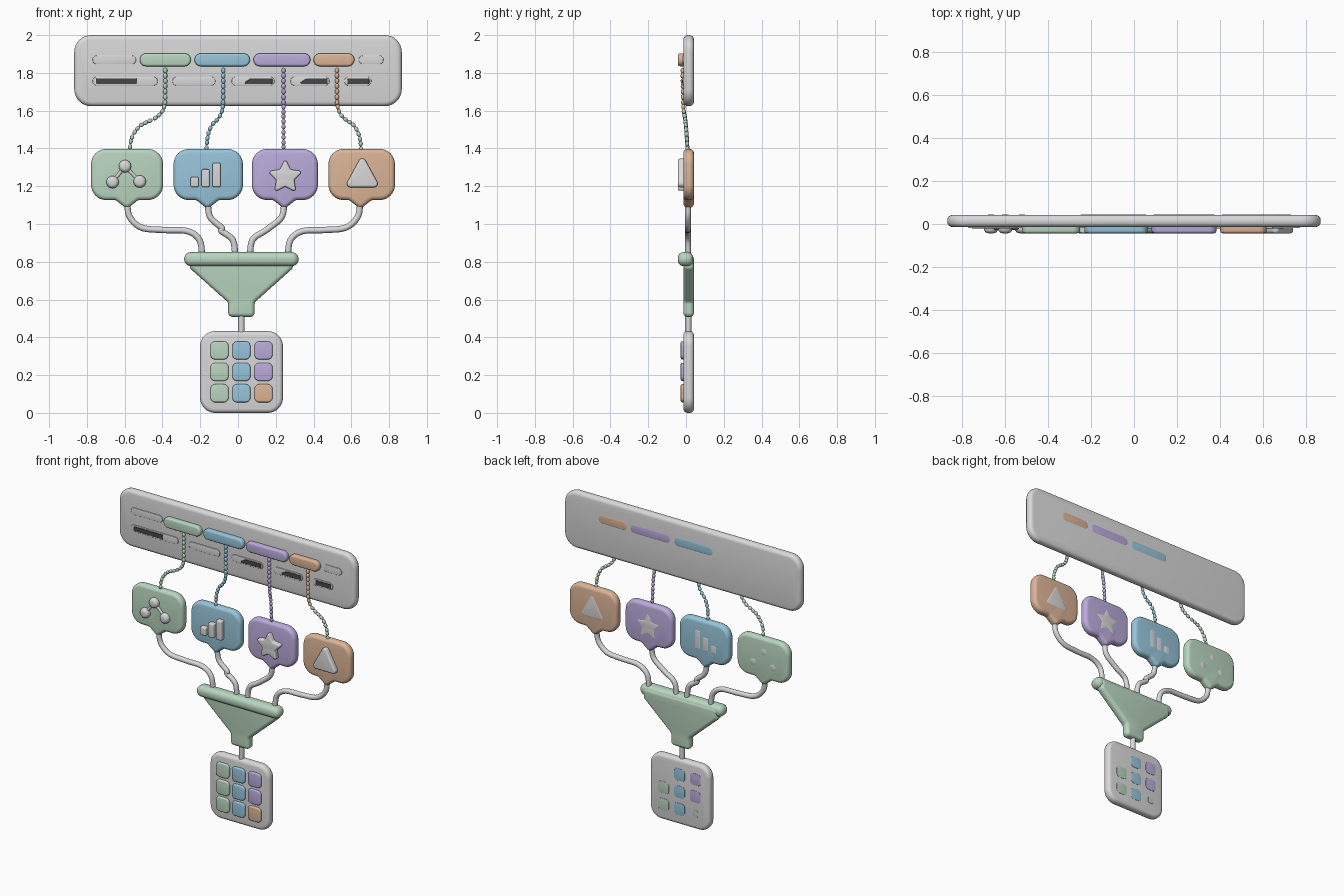
import bpy, bmesh, math
from mathutils import Vector

if "Cube" in bpy.data.objects:
    bpy.data.objects.remove(bpy.data.objects["Cube"])


def material(name, rgb):
    m = bpy.data.materials.new(name)
    m.use_nodes = True
    col = [(c / 255) ** 2.2 for c in rgb] + [1]
    m.diffuse_color = col
    m.node_tree.nodes["Principled BSDF"].inputs["Base Color"].default_value = col
    return m


GREY = material("light grey", (216, 216, 216))
GREEN = material("sage green", (184, 213, 190))
BLUE = material("sky blue", (150, 196, 218))
PURPLE = material("soft purple", (186, 170, 219))
ORANGE = material("warm tan", (219, 179, 149))
DARK = material("charcoal", (72, 72, 74))
FRONT, BACK = -0.014, 0.042      # slab faces
PROUD, THROUGH = -0.043, 0.0435  # raised details that pass through a slab


def finish(name, bm, *mats):
    bmesh.ops.recalc_face_normals(bm, faces=bm.faces)
    me = bpy.data.meshes.new(name)
    bm.to_mesh(me)
    bm.free()
    ob = bpy.data.objects.new(name, me)
    bpy.context.collection.objects.link(ob)
    for m in mats:
        me.materials.append(m)
    smooth(ob)
    return ob


def smooth(ob):
    bpy.ops.object.select_all(action='DESELECT')
    ob.select_set(True)
    bpy.context.view_layer.objects.active = ob
    bpy.ops.object.shade_smooth_by_angle(angle=math.radians(40))


def fillet(corners, radius, steps=8):
    """Round every corner of a counter-clockwise outline."""
    out, n = [], len(corners)
    for i in range(n):
        p = Vector(corners[i])
        a = (Vector(corners[i - 1]) - p).normalized()
        b = (Vector(corners[(i + 1) % n]) - p).normalized()
        r = radius[i] if isinstance(radius, list) else radius
        half = a.angle(b) / 2
        centre = p + (a + b).normalized() * r / math.sin(half)
        s = p + a * r / math.tan(half) - centre
        e = p + b * r / math.tan(half) - centre
        sweep = s.angle_signed(e)
        for k in range(steps + 1):
            t = -sweep * k / steps
            c, d = math.cos(t), math.sin(t)
            out.append(centre + Vector((s.x * c - s.y * d, s.x * d + s.y * c)))
    return out


def inset(outline, d):
    out, n = [], len(outline)
    for i, p in enumerate(outline):
        e0 = (p - outline[i - 1]).normalized()
        e1 = (outline[(i + 1) % n] - p).normalized()
        normal = Vector((-e0.y - e1.y, e0.x + e1.x)).normalized()
        out.append(p + normal * d)
    return out


def slab(name, outline, mat, y0=FRONT, y1=BACK, edge=0.02, steps=4):
    """Extrude an outline from y0 to y1 with rounded rims."""
    bm = bmesh.new()
    arc = [(edge * (1 - math.cos(t)), edge * (1 - math.sin(t)))
           for t in (math.pi / 2 * k / steps for k in range(steps + 1))]
    levels = [(y0 + d, i) for i, d in [(b, a) for a, b in arc]]
    levels = [(y0 + a, b) for a, b in arc]
    levels = [(y0 + edge * (1 - math.cos(t)), edge * (1 - math.sin(t)))
              for t in (math.pi / 2 * k / steps for k in range(steps + 1))]
    levels += [(y0 + y1 - y, i) for y, i in reversed(levels)]
    rings = [[bm.verts.new((p.x, y, p.y)) for p in inset(outline, i)] for y, i in levels]
    for r0, r1 in zip(rings, rings[1:]):
        for k in range(len(r0)):
            bm.faces.new((r0[k - 1], r0[k], r1[k], r1[k - 1]))
    bm.faces.new(rings[0])
    bm.faces.new(rings[-1])
    return finish(name, bm, mat)


def box(x0, x1, z0, z1, r):
    return fillet([(x0, z0), (x1, z0), (x1, z1), (x0, z1)], r)


def pill(name, x0, x1, z, h, mat, y0, y1, edge):
    return slab(name, box(x0, x1, z - h / 2, z + h / 2, h * 0.49), mat, y0, y1, edge)


def spline(points, steps=12):
    """Smooth path through the given points."""
    v = [Vector(p) for p in points]
    v = [2 * v[0] - v[1]] + v + [2 * v[-1] - v[-2]]
    out = []
    for a, b, c, d in zip(v, v[1:], v[2:], v[3:]):
        for k in range(steps):
            t = k / steps
            out.append(0.5 * (2 * b + (c - a) * t + (2 * a - 5 * b + 4 * c - d) * t * t
                              + (3 * b - a - 3 * c + d) * t ** 3))
    return out + [v[-2]]


def tube(name, path, radius, mat):
    cu = bpy.data.curves.new(name, 'CURVE')
    cu.dimensions = '3D'
    cu.bevel_depth, cu.bevel_resolution, cu.use_fill_caps = radius, 4, True
    sp = cu.splines.new('POLY')
    sp.points.add(len(path) - 1)
    for q, p in zip(sp.points, path):
        q.co = (*p, 1)
    cu.materials.append(mat)
    ob = bpy.data.objects.new(name, cu)
    bpy.context.collection.objects.link(ob)
    bpy.ops.object.select_all(action='DESELECT')
    ob.select_set(True)
    bpy.context.view_layer.objects.active = ob
    bpy.ops.object.convert(target='MESH')
    smooth(bpy.context.object)


def bead_chain(name, points, upper, lower):
    bm = bmesh.new()
    path, gap, travelled = spline(points), 0.027, 0.0
    for a, b in zip(path, path[1:]):
        travelled += (b - a).length
        if travelled >= gap:
            travelled -= gap
            turn = (b - a).to_track_quat('Z', 'Y').to_matrix().to_4x4()
            new = bmesh.ops.create_uvsphere(bm, u_segments=10, v_segments=8, radius=0.011)["verts"]
            for v in new:
                v.co = turn @ Vector((v.co.x, v.co.y, v.co.z * 1.35)) + b
    for f in bm.faces:
        f.material_index = int(f.calc_center_median().z < 1.6)
    finish(name, bm, upper, lower)


# Top panel with its pills, slots and dark bars
slab("top_panel", box(-0.867, 0.867, 1.624, 2, 0.09), GREY, edge=0.024)
for tag, x0, x1, mat, back in (("green", -0.52, -0.25, GREEN, 0.03), ("blue", -0.23, 0.063, BLUE, THROUGH),
                               ("purple", 0.082, 0.383, PURPLE, THROUGH), ("tan", 0.4, 0.616, ORANGE, THROUGH)):
    pill(tag + "_pill", x0, x1, 1.869, 0.068, mat, PROUD, back, 0.012)
for i, (x0, x1, z) in enumerate([(-0.77, -0.54, 1.869), (0.64, 0.77, 1.869), (-0.77, -0.426, 1.756),
                                 (-0.347, -0.12, 1.756), (-0.034, 0.193, 1.756), (0.278, 0.484, 1.756),
                                 (0.563, 0.706, 1.756)]):
    pill(f"grey_slot_{i}", x0, x1, z, 0.046, GREY, -0.019, 0, 0.003)
for i, (x0, x1, slant) in enumerate([(-0.752, -0.534, 0), (0.02, 0.182, 0.05),
                                     (0.315, 0.475, 0.05), (0.58, 0.695, 0)]):
    shape = [(x0, 1.741), (x1, 1.741), (x1, 1.771), (x0 + slant, 1.771)]
    slab(f"dark_bar_{i}", fillet(shape, 0.006), DARK, -0.021, -0.015, 0.001, 1)

# Speech cards, bead chains above and tubes below
cards = [("green", -0.778, -0.397, -0.588, GREEN), ("blue", -0.341, 0.026, -0.161, BLUE),
         ("purple", 0.074, 0.423, 0.246, PURPLE), ("tan", 0.479, 0.831, 0.648, ORANGE)]
hang = [(-0.385, -0.574), (-0.078, -0.167), (0.241, 0.241), (0.524, 0.653)]
drop = [-0.188, -0.013, 0.061, 0.262]
for (tag, x0, x1, tip, mat), (top, end), low in zip(cards, hang, drop):
    z0, z1 = 1.127, 1.397
    slab(tag + "_card", fillet([(x0, z0), (tip - 0.06, z0), (tip, 1.08), (tip + 0.06, z0), (x1, z0),
                                (x1, z1), (x0, z1)], [0.08, 0.025, 0.025, 0.025, 0.08, 0.08, 0.08]),
         mat, edge=0.022)
    mix = lambda t: top + (end - top) * t
    bead_chain(tag + "_chain", [(top, -0.018, 1.84), (top, -0.017, 1.73), (mix(0.03), -0.014, 1.62),
                                (mix(0.25), -0.006, 1.565), (mix(0.7), 0, 1.52), (mix(0.93), 0.004, 1.46),
                                (end, 0.008, 1.39)], mat, GREEN if mat == ORANGE else mat)
    s = 1 if low > tip else -1
    r = min(0.08, abs(low - tip) / 2)
    mid = 0.968
    path = [(tip, 1.11), (tip + s * r * 0.2, 1.035), (tip + s * r, mid + 0.012)]
    if abs(low - tip) > 0.3:
        path.append(((tip + low) / 2, mid))
    path += [(low - s * r, mid - 0.006), (low - s * r * 0.2, 0.915), (low, 0.82)]
    tube(tag + "_tube", spline([(x, 0.01, z) for x, z in path]), 0.0165, GREY)

# Network icon
nodes = [Vector((-0.598, 1.306)), Vector((-0.664, 1.222)), Vector((-0.52, 1.225))]
for i, c in enumerate(nodes):
    disc = [c + 0.033 * Vector((math.cos(t), math.sin(t))) for t in (math.tau * k / 24 for k in range(24))]
    slab(f"network_node_{i}", disc, GREY, PROUD, THROUGH, 0.021)
for i, c in enumerate(nodes[1:]):
    tube(f"network_link_{i}", [Vector((p.x, -0.018, p.y)) for p in (nodes[0], c)], 0.009, GREY)

# Bar chart icon
for i, top in enumerate((1.25, 1.29, 1.324)):
    x = -0.251 + i * 0.058
    slab(f"chart_bar_{i}", box(x, x + 0.043, 1.195, top, 0.01), GREY, PROUD, THROUGH, 0.008)

# Star and triangle icons
star = []
for k in range(10):
    t, r = math.pi / 2 + k * math.pi / 5, 0.05 if k % 2 else 0.1
    star.append((0.25 + r * math.cos(t), 1.248 + r * math.sin(t)))
slab("star_icon", fillet(star, 0.011, 5), GREY, PROUD, THROUGH, 0.01)
slab("triangle_icon", fillet([(0.563, 1.194), (0.753, 1.194), (0.658, 1.368)], 0.02), GREY, PROUD, THROUGH, 0.012)

# Funnel and its outlet
cx = 0.018
half = [(0.07, 0.508), (0.07, 0.585), (0.272, 0.765), (0.272, 0.835)]
outline = [(cx + x, z) for x, z in half] + [(cx - x, z) for x, z in reversed(half)]
slab("funnel_body", fillet(outline, 0.024), GREEN, edge=0.022)
pill("funnel_rim", cx - 0.303, cx + 0.303, 0.814, 0.074, GREEN, PROUD, 0.038, 0.03)
tube("outlet_stem", [Vector((cx, 0.012, z)) for z in (0.53, 0.4)], 0.017, GREY)

# Output board with tiles in front and thin plates behind
slab("output_board", box(-0.201, 0.238, 0, 0.433, 0.08), GREY, edge=0.022)
rows, cols = (0.331, 0.217, 0.104), (-0.098, cx, 0.135)


def tile(name, x, z, size, mat, y0, y1, edge):
    h = size / 2
    slab(name, box(x - h, x + h, z - h, z + h, size * 0.27), mat, y0, y1, edge)


for i, (x, mat) in enumerate(zip(cols, (GREEN, BLUE, PURPLE))):
    for j, z in enumerate(rows):
        tile(f"tile_{i}_{j}", x, z, 0.096, ORANGE if i == j == 2 else mat, -0.028, 0.01, 0.008)
for i, (x, mat) in enumerate(zip(cols, (PURPLE, BLUE, GREEN))):
    for j, z in enumerate(rows):
        corner = i == 0 and j == 2
        if not (i == 2 and j == 0):
            tile(f"back_plate_{i}_{j}", x, z, 0.04 if corner else 0.078, GREEN if corner else mat,
                 0.039, THROUGH, 0.001)
